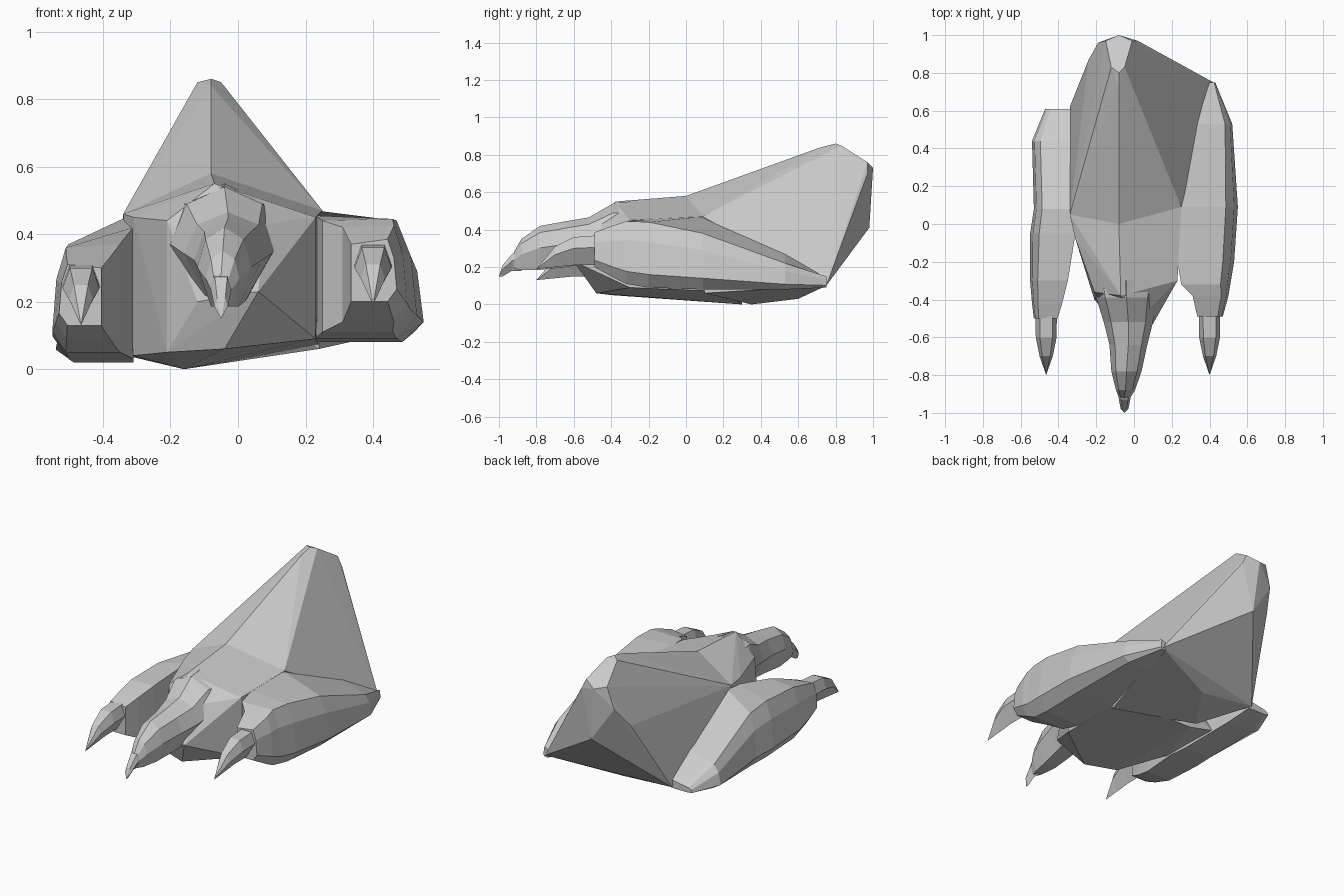
import bpy
import bmesh

start_cube = bpy.data.objects.get("Cube")
if start_cube:
    bpy.data.objects.remove(start_cube, do_unlink=True)

# One plain material for the whole foot
grey = bpy.data.materials.new("plain grey")
grey.use_nodes = True
grey_colour = (0.6, 0.6, 0.6, 1)
grey.diffuse_color = grey_colour
grey.node_tree.nodes["Principled BSDF"].inputs["Base Color"].default_value = grey_colour


def finish(name, bm):
    """Turn a bmesh into a flat shaded object."""
    bmesh.ops.recalc_face_normals(bm, faces=bm.faces)
    mesh = bpy.data.meshes.new(name)
    bm.to_mesh(mesh)
    bm.free()
    mesh.materials.append(grey)
    part = bpy.data.objects.new(name, mesh)
    bpy.context.scene.collection.objects.link(part)
    return part


def hull(name, points):
    """Wrap a faceted skin around a few corner points."""
    bm = bmesh.new()
    corners = [bm.verts.new(point) for point in points]
    result = bmesh.ops.convex_hull(bm, input=corners)
    loose = [v for v in result["geom_interior"] if isinstance(v, bmesh.types.BMVert)]
    bmesh.ops.delete(bm, geom=loose, context="VERTS")
    return finish(name, bm)


def loft(name, rings, tip=None):
    """Bridge closed rings of points, ending in a face or a tip."""
    bm = bmesh.new()
    loops = [[bm.verts.new(point) for point in ring] for ring in rings]
    count = len(loops[0])
    for first, second in zip(loops, loops[1:]):
        for i in range(count):
            j = (i + 1) % count
            bm.faces.new((first[i], first[j], second[j], second[i]))
    bm.faces.new(loops[0])
    if tip:
        end = bm.verts.new(tip)
        for i in range(count):
            bm.faces.new((loops[-1][i], loops[-1][(i + 1) % count], end))
    else:
        bm.faces.new(loops[-1])
    return finish(name, bm)


def side_ring(y, inner, outer, base, inner_top, outer_top):
    """Section of an outer toe, flaring towards its base."""
    width = outer - inner
    height = outer_top - base
    return [
        (inner, y, base),
        (inner, y, inner_top),
        (outer - width * 0.2, y, outer_top),
        (outer - width * 0.06, y, base + height * 0.7),
        (outer, y, base + height * 0.2),
        (outer - width * 0.2, y, base),
    ]


def ridge_ring(y, middle, half, base, top):
    """Section with a ridge on top and a narrow underside."""
    height = top - base
    shoulder = top - height * 0.15
    waist = base + height * 0.5
    return [
        (middle, y, top),
        (middle + half * 0.7, y, shoulder),
        (middle + half, y, waist),
        (middle + half * 0.5, y, base),
        (middle - half * 0.5, y, base),
        (middle - half, y, waist),
        (middle - half * 0.7, y, shoulder),
    ]


def claw_ring(y, middle, half, base, top):
    """Section of a claw, flat above and pointed below."""
    return [
        (middle - half * 0.6, y, top),
        (middle + half * 0.6, y, top),
        (middle + half, y, top - (top - base) * 0.4),
        (middle, y, base),
        (middle - half, y, top - (top - base) * 0.4),
    ]


# Ankle rising to a small slanted cut at the back
hull("ankle", [
    (-.08, .8, .86), (-.12, .83, .85), (-.05, .83, .85), (-.08, .72, .84),
    (-.01, .97, .76), (-.08, 1, .73), (-.15, .97, .75),
    (-.19, .96, .62), (-.24, .87, .5), (.02, .97, .7), (-.05, .98, .41),
    (.09, .78, .58), (.25, .09, .47), (.42, .75, .1),
    (-.34, .05, .46), (-.34, .62, .06), (-.08, 0, .58),
    (0, .6, .03), (-.16, .35, 0), (.24, .1, .06),
])

# Instep and sole pad in front of the ankle
hull("instep", [
    (-.08, 0, .58), (-.07, -.38, .55), (.25, .09, .47), (.23, -.3, .45),
    (-.34, .05, .46), (-.31, -.08, .45), (-.21, -.36, .44), (.08, -.45, .43),
    (-.33, .3, .04), (-.31, -.08, .04), (-.21, -.4, .05), (-.04, -.48, .06),
    (.23, -.3, .09), (.24, .2, .07), (-.16, .3, 0), (.06, -.6, .23), (-.12, -.5, .2),
])

# Middle toe with its claw
loft("middle_toe", [ridge_ring(*s) for s in (
    (-.3, -.04, .18, .15, .55),
    (-.39, -.04, .16, .2, .54),
    (-.52, -.03, .13, .22, .465),
    (-.64, -.03, .1, .2, .445),
    (-.78, -.04, .08, .185, .42),
    (-.88, -.045, .05, .185, .35),
    (-.92, -.05, .03, .19, .28),
)])
loft("middle_claw", [claw_ring(*s) for s in (
    (-.88, -.05, .035, .18, .29),
    (-.93, -.05, .03, .18, .27),
    (-.98, -.05, .02, .15, .21),
)], (-.05, -1, .15))

# Left outer toe, joined to the side of the foot
loft("left_toe", [side_ring(*s) for s in (
    (.75, .4, .43, .09, .14, .15),
    (.53, .33, .52, .08, .27, .22),
    (.09, .23, .55, .08, .47, .38),
    (-.2, .23, .53, .09, .455, .44),
    (-.32, .25, .51, .11, .44, .445),
    (-.38, .31, .5, .14, .42, .425),
    (-.49, .335, .47, .2, .37, .385),
)])

# Right outer toe, lower and shorter
loft("right_toe", [side_ring(*s) for s in (
    (.61, -.33, -.47, .05, .1, .08),
    (.44, -.32, -.54, .03, .22, .17),
    (.08, -.31, -.53, .02, .46, .34),
    (-.05, -.31, -.55, .03, .42, .37),
    (-.3, -.35, -.55, .05, .37, .36),
    (-.42, -.38, -.54, .09, .33, .33),
    (-.5, -.405, -.53, .13, .3, .31),
)])

# Outer claws share one curved shape
for name, middle, drop in (("left_claw", .4, 0), ("right_claw", -.465, -.06)):
    loft(name, [claw_ring(y, middle, half, base + drop, top + drop) for y, half, base, top in (
        (-.46, .057, .21, .37),
        (-.6, .055, .21, .36),
        (-.7, .035, .2, .31),
    )], (middle, -.8, .19 + drop))
